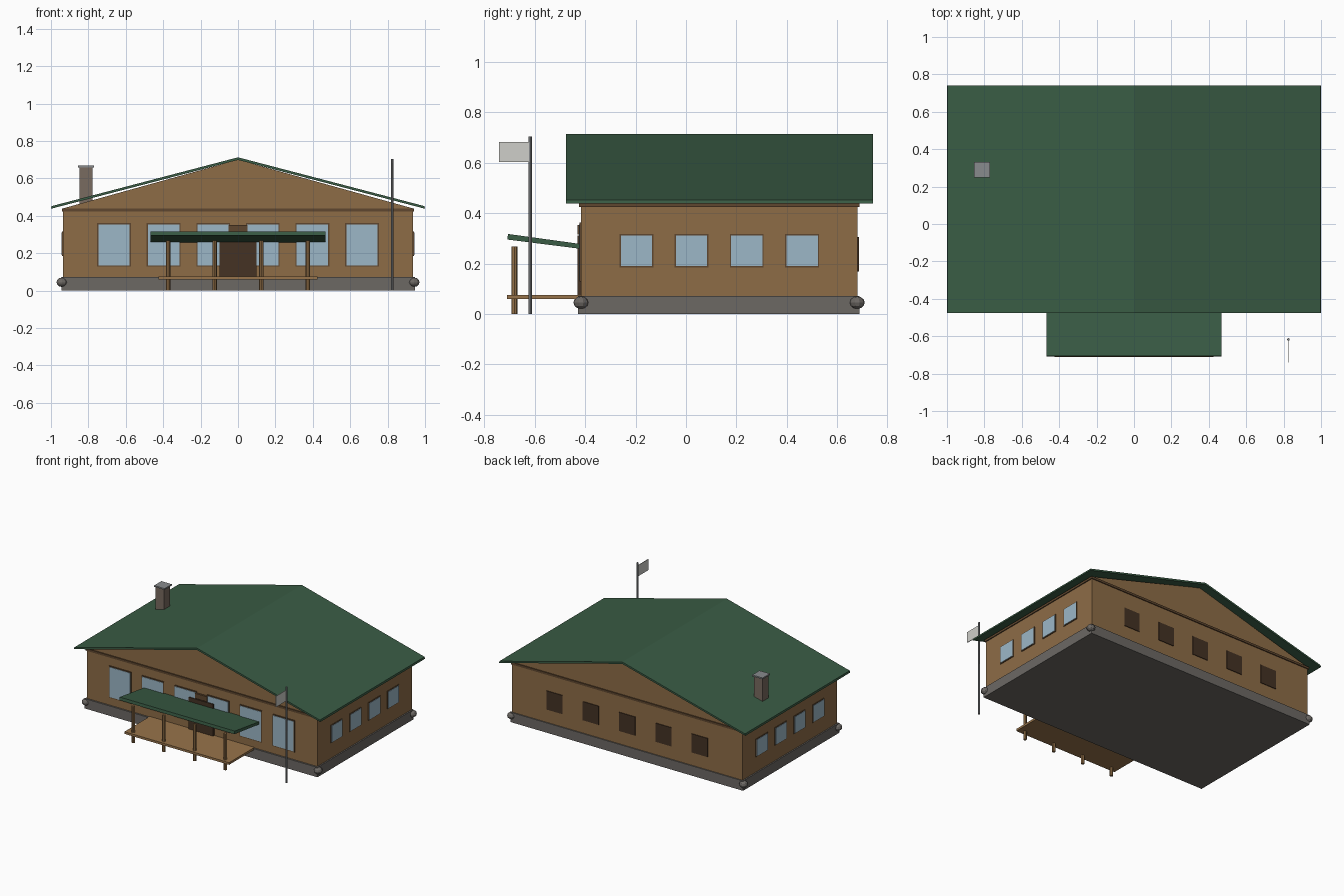
import bpy, bmesh, math

if "Cube" in bpy.data.objects:
    bpy.data.objects.remove(bpy.data.objects["Cube"])

def mat(name, r, g, b):
    m = bpy.data.materials.new(name)
    m.diffuse_color = tuple((c / 255) ** 2.2 for c in (r, g, b)) + (1,)
    m.use_nodes = True
    m.node_tree.nodes["Principled BSDF"].inputs["Base Color"].default_value = m.diffuse_color
    return m

WOOD = mat("wall_wood", 140, 108, 72)
TRIM = mat("trim_wood", 95, 72, 50)
DARK = mat("door_wood", 70, 53, 40)
DECK = mat("deck_wood", 150, 115, 76)
GREEN = mat("roof_green", 60, 92, 70)
GLASS = mat("glass", 155, 182, 198)
STONE = mat("stone", 108, 104, 100)
BRICK = mat("chimney_stone", 120, 106, 96)
METAL = mat("metal", 135, 138, 140)
FLAG = mat("flag_cloth", 205, 205, 200)

def finish(bm, name, m):
    bmesh.ops.recalc_face_normals(bm, faces=bm.faces)
    me = bpy.data.meshes.new(name)
    bm.to_mesh(me)
    bm.free()
    me.materials.append(m)
    ob = bpy.data.objects.new(name, me)
    bpy.context.collection.objects.link(ob)
    return ob

def extrude(name, pts, vec, m):
    """Closed profile of 3D points pushed along vec."""
    bm = bmesh.new()
    f = bm.faces.new([bm.verts.new(p) for p in pts])
    r = bmesh.ops.extrude_face_region(bm, geom=[f])
    bmesh.ops.translate(bm, vec=vec, verts=[v for v in r["geom"] if isinstance(v, bmesh.types.BMVert)])
    return finish(bm, name, m)

def box(name, x0, x1, y0, y1, z0, z1, m):
    return extrude(name, [(x0, y0, z0), (x1, y0, z0), (x1, y1, z0), (x0, y1, z0)], (0, 0, z1 - z0), m)

def rod(name, x, y, z0, z1, r, m, n=8):
    pts = [(x + r * math.cos(2 * math.pi * i / n), y + r * math.sin(2 * math.pi * i / n), z0) for i in range(n)]
    return extrude(name, pts, (0, 0, z1 - z0), m)

# Main building
X, Y0, Y1 = 0.935, -0.416, 0.68
box("foundation", -0.945, 0.945, -0.428, 0.688, 0, 0.072, STONE)
box("walls", -X, X, Y0, Y1, 0.072, 0.43, WOOD)
box("wall_top_beam", -0.942, 0.942, -0.423, 0.687, 0.424, 0.44, TRIM)
extrude("gable", [(-X, Y0, 0.44), (X, Y0, 0.44), (0, Y0, 0.70)], (0, Y1 - Y0, 0), WOOD)

# Roof slopes, one per side
for s, side in ((-1, "left"), (1, "right")):
    extrude(side + "_roof", [(0, -0.475, 0.699), (0, -0.475, 0.713), (s * 0.997, -0.475, 0.452),
                             (s, -0.475, 0.438)], (0, 1.215, 0), GREEN)

# Corner stones
for x in (-0.942, 0.942):
    for y in (-0.416, 0.678):
        bm = bmesh.new()
        bmesh.ops.create_uvsphere(bm, u_segments=10, v_segments=6, radius=0.03)
        bmesh.ops.scale(bm, vec=(1, 1, 0.83), verts=bm.verts)
        bmesh.ops.translate(bm, vec=(x, y, 0.045), verts=bm.verts)
        finish(bm, "corner_stone", STONE)

# Front windows
for s in (-1, 1):
    for cx in (0.133, 0.398, 0.663):
        x = s * cx
        box("front_window_frame", x - 0.09, x + 0.09, -0.421, -0.41, 0.128, 0.362, TRIM)
        box("front_window_glass", x - 0.084, x + 0.084, -0.424, -0.412, 0.135, 0.355, GLASS)

# Side windows
for s in (-1, 1):
    for y in (-0.196, 0.022, 0.241, 0.46):
        a, b = sorted((s * 0.93, s * 0.940))
        box("side_window_frame", a, b, y - 0.067, y + 0.067, 0.185, 0.316, TRIM)
        a, b = sorted((s * 0.93, s * 0.943))
        box("side_window_glass", a, b, y - 0.062, y + 0.062, 0.19, 0.311, GLASS)

# Back shutters
for i in range(-2, 3):
    x = i * 0.295
    box("back_shutter", x - 0.065, x + 0.065, 0.675, 0.685, 0.168, 0.305, DARK)

# Door and plaque
box("door", -0.1, 0.1, -0.43, -0.41, 0.072, 0.31, DARK)
box("door_plaque", -0.05, 0.05, -0.43, -0.41, 0.315, 0.352, TRIM)

# Porch
box("porch_deck", -0.425, 0.425, -0.71, Y0, 0.06, 0.076, DECK)
for x in (-0.374, -0.125, 0.125, 0.374):
    rod("porch_post", x, -0.68, 0, 0.268, 0.012, DECK)
extrude("porch_roof", [(-0.467, -0.708, 0.295), (-0.467, -0.705, 0.317),
                       (-0.467, Y0, 0.277), (-0.467, Y0, 0.258)], (0.934, 0, 0), GREEN)

# Chimney
box("chimney", -0.848, -0.779, 0.256, 0.324, 0.44, 0.66, BRICK)
box("chimney_cap", -0.855, -0.77, 0.248, 0.332, 0.658, 0.668, METAL)

# Flagpole
rod("flagpole_base", 0.825, -0.617, 0, 0.38, 0.007, METAL)
rod("flagpole_top", 0.825, -0.617, 0.38, 0.704, 0.006, METAL)
box("flag", 0.823, 0.827, -0.74, -0.621, 0.602, 0.682, FLAG)
